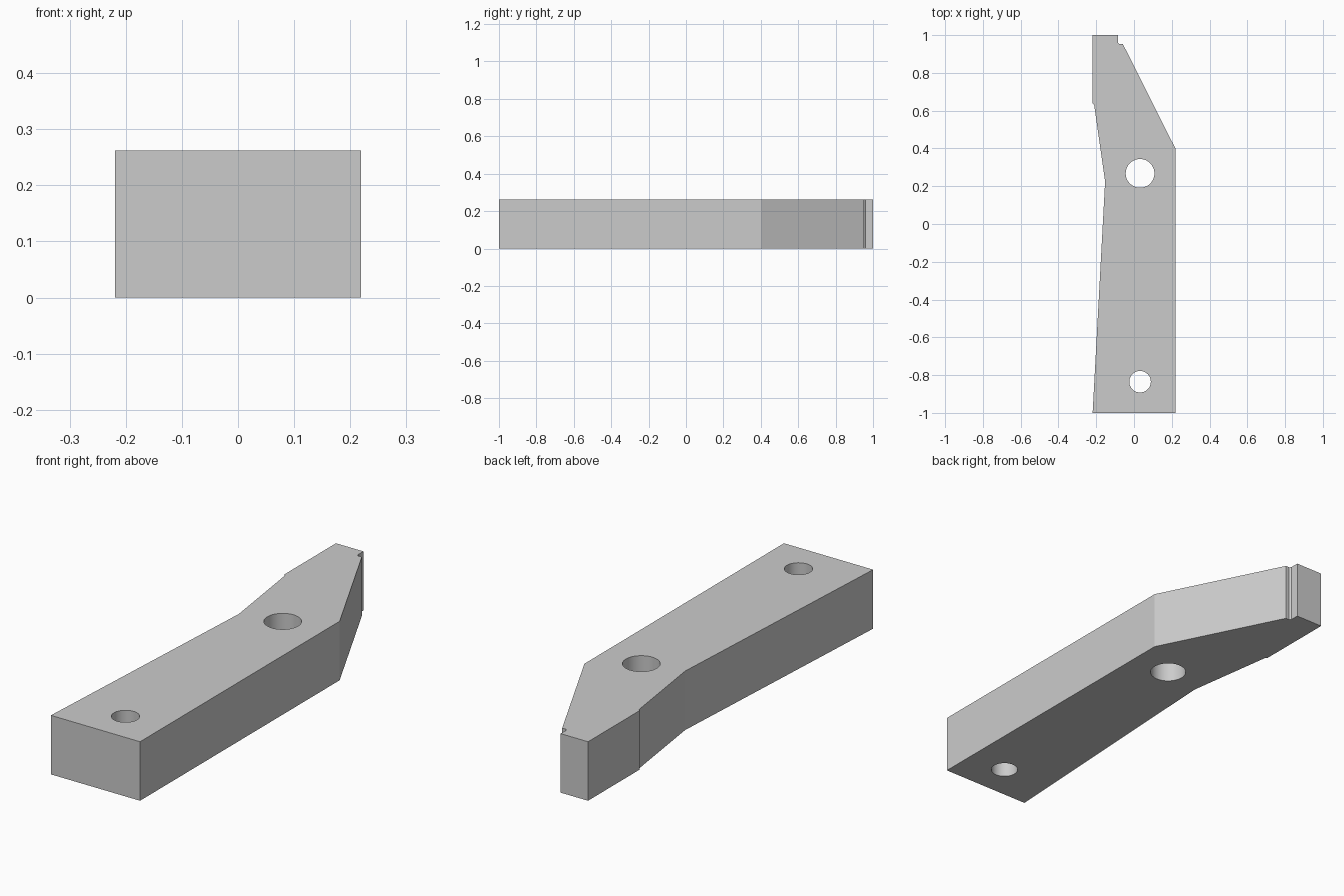
import bpy
import bmesh
import math

cube = bpy.data.objects.get("Cube")
if cube:
    bpy.data.objects.remove(cube, do_unlink=True)

HEIGHT = 0.262

# Plain grey finish
grey = bpy.data.materials.new("plain_grey")
grey.use_nodes = True
colour = (0.6, 0.6, 0.6, 1)
grey.diffuse_color = colour
grey.node_tree.nodes["Principled BSDF"].inputs["Base Color"].default_value = colour


def prism(name, outline, z0, z1):
    """Extrude a closed outline from z0 to z1."""
    bm = bmesh.new()
    base = bm.faces.new([bm.verts.new((x, y, z0)) for x, y in outline])
    top = bmesh.ops.extrude_face_region(bm, geom=[base])["geom"]
    verts = [g for g in top if isinstance(g, bmesh.types.BMVert)]
    bmesh.ops.translate(bm, verts=verts, vec=(0, 0, z1 - z0))
    bmesh.ops.recalc_face_normals(bm, faces=bm.faces)
    mesh = bpy.data.meshes.new(name)
    bm.to_mesh(mesh)
    bm.free()
    mesh.materials.append(grey)
    obj = bpy.data.objects.new(name, mesh)
    bpy.context.collection.objects.link(obj)
    return obj


def circle(x, y, radius, sides=48):
    steps = [math.tau * i / sides for i in range(sides)]
    return [(x + radius * math.cos(a), y + radius * math.sin(a)) for a in steps]


# Bar with a waisted side, a tapered end and a small step at the tip
bar = prism("bar", [
    (-0.219, -1), (0.219, -1), (0.219, 0.4),
    (-0.059, 0.953), (-0.078, 0.953), (-0.084, 0.96), (-0.084, 1),
    (-0.219, 1), (-0.219, 0.64), (-0.211, 0.63), (-0.153, 0.225),
], 0, HEIGHT)

# Large middle hole and small front hole, bored right through
bpy.context.view_layer.objects.active = bar
bar.select_set(True)
for name, y, radius in (("middle_hole", 0.268, 0.076), ("front_hole", -0.835, 0.057)):
    cutter = prism(name, circle(0.032, y, radius), -0.1, HEIGHT + 0.1)
    cutter.hide_render = True
    bore = bar.modifiers.new(name, "BOOLEAN")
    bore.operation = "DIFFERENCE"
    bore.solver = "EXACT"
    bore.object = cutter
    bpy.ops.object.modifier_apply(modifier=bore.name)
    bpy.data.objects.remove(cutter, do_unlink=True)

# Smooth bores, crisp corners
bpy.ops.object.shade_smooth_by_angle(angle=math.radians(8))
